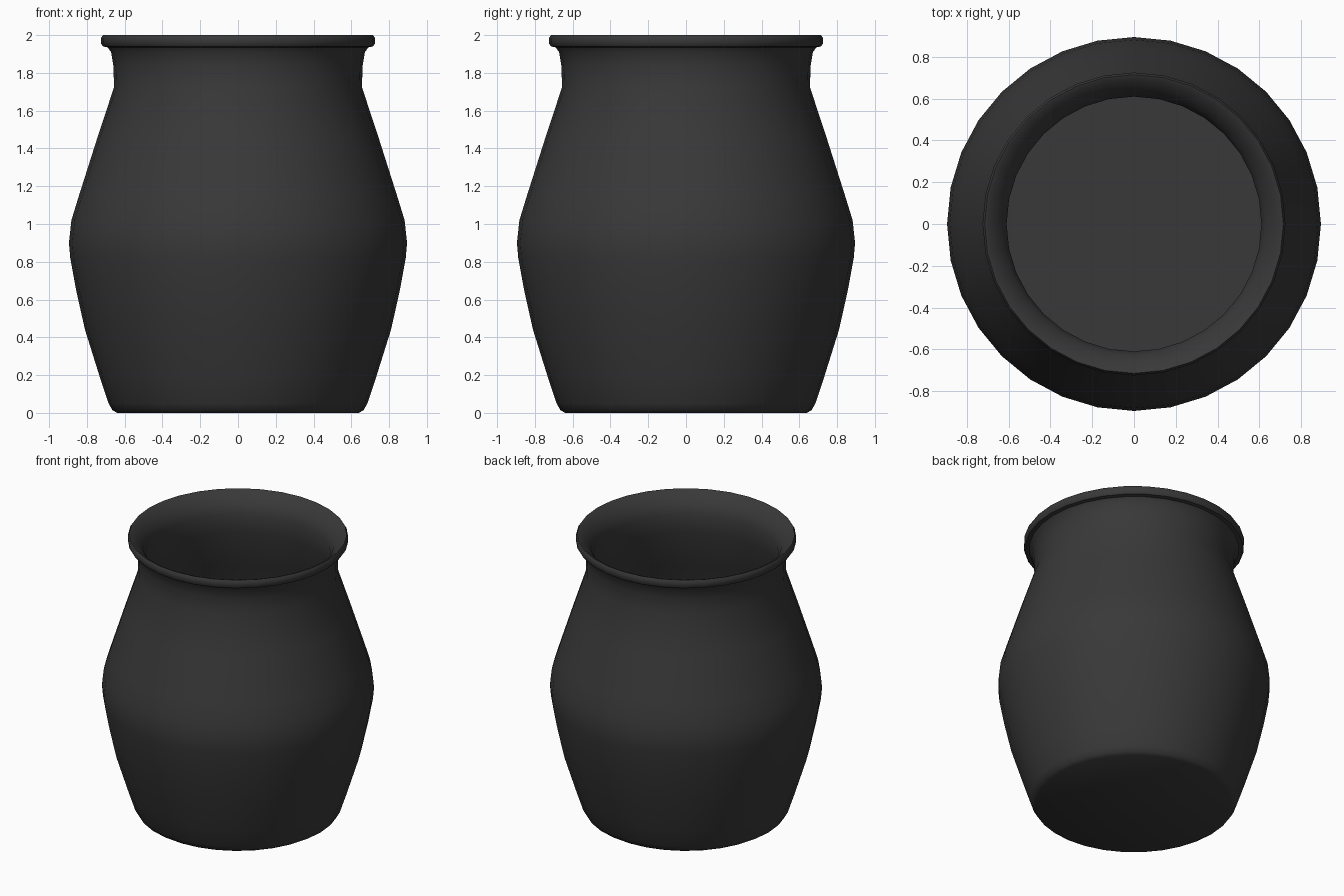
import bpy, bmesh, math

if "Cube" in bpy.data.objects:
    bpy.data.objects.remove(bpy.data.objects["Cube"])

SIDES = 32

# Outer wall, rolled lip, flared mouth, then the hollow inside down to the floor (radius, height)
profile = [
    (0, 0.0), (0.64, 0.0), (0.665, 0.015), (0.685, 0.05), (0.73, 0.185),
    (0.81, 0.44), (0.857, 0.65), (0.888, 0.82), (0.895, 0.90), (0.882, 1.02),
    (0.842, 1.15), (0.745, 1.455), (0.656, 1.725), (0.66, 1.84), (0.672, 1.91),
    (0.69, 1.935), (0.715, 1.94), (0.725, 1.955), (0.725, 1.985), (0.715, 2.0),
    (0.70, 1.995), (0.66, 1.955), (0.63, 1.92), (0.61, 1.86), (0.61, 1.73),
    (0.70, 1.455), (0.797, 1.15), (0.85, 0.90), (0.812, 0.65), (0.765, 0.44),
    (0.685, 0.185), (0.645, 0.06), (0, 0.05),
]


def lathe(name, points):
    bm = bmesh.new()
    rings = []
    for r, z in points:
        n = SIDES if r > 0 else 1
        rings.append([bm.verts.new((r * math.cos(2 * math.pi * i / SIDES),
                                    r * math.sin(2 * math.pi * i / SIDES), z))
                      for i in range(n)])
    for a, b in zip(rings, rings[1:]):
        for i in range(SIDES):
            j = (i + 1) % SIDES
            if len(a) == 1:
                bm.faces.new((a[0], b[j], b[i]))
            elif len(b) == 1:
                bm.faces.new((a[i], a[j], b[0]))
            else:
                bm.faces.new((a[i], a[j], b[j], b[i]))
    bmesh.ops.recalc_face_normals(bm, faces=bm.faces)
    mesh = bpy.data.meshes.new(name)
    bm.to_mesh(mesh)
    bm.free()
    obj = bpy.data.objects.new(name, mesh)
    bpy.context.collection.objects.link(obj)
    return obj


# Pot
pot = lathe("pot", profile)
mat = bpy.data.materials.new("dark_glaze")
mat.diffuse_color = (0.04, 0.04, 0.04, 1)
mat.use_nodes = True
mat.node_tree.nodes["Principled BSDF"].inputs["Base Color"].default_value = mat.diffuse_color
pot.data.materials.append(mat)
bpy.context.view_layer.objects.active = pot
pot.select_set(True)
bpy.ops.object.shade_smooth_by_angle(angle=math.radians(40))
